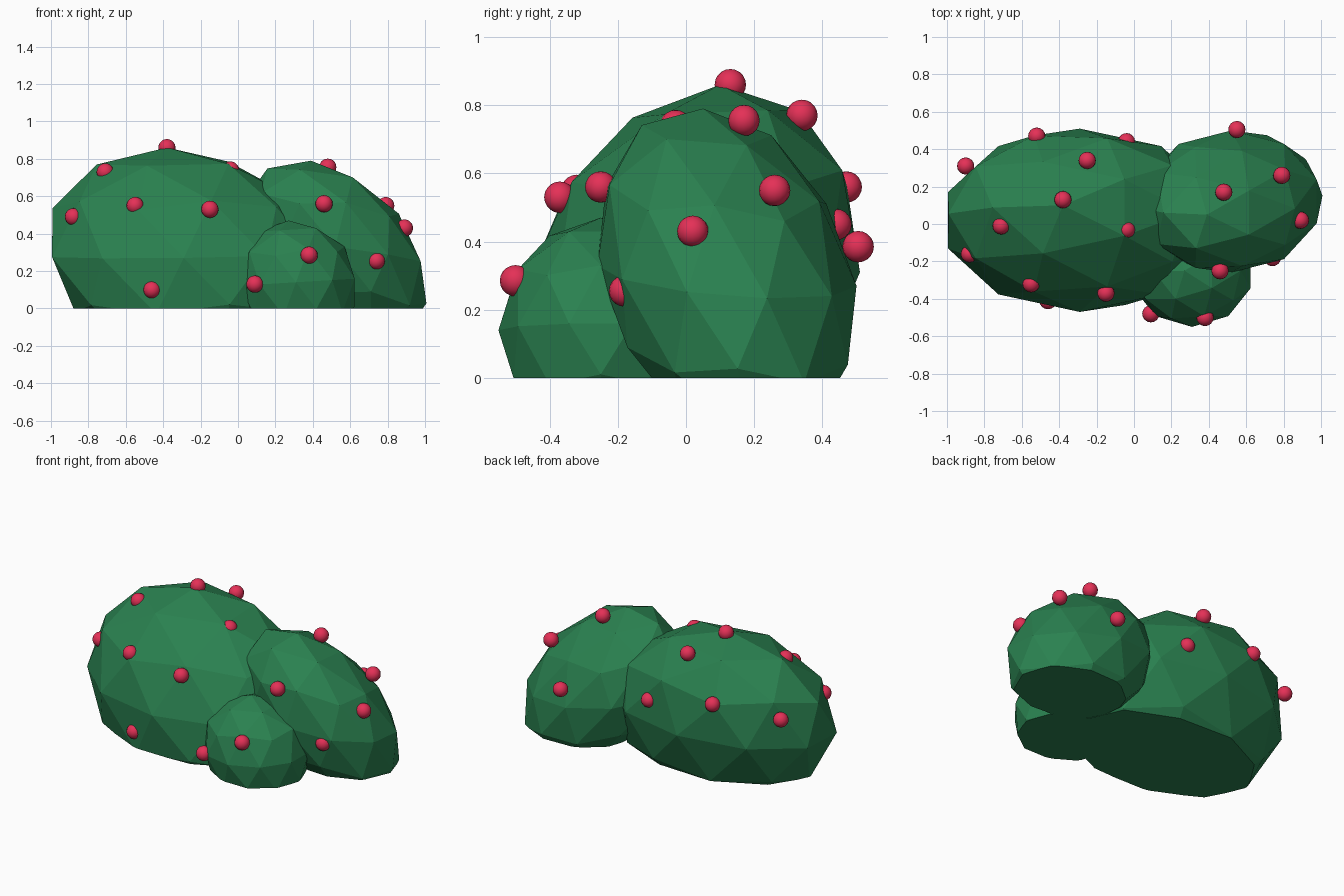
import bpy, bmesh
from mathutils import Matrix

if "Cube" in bpy.data.objects:
    bpy.data.objects.remove(bpy.data.objects["Cube"])


def material(name, color):
    m = bpy.data.materials.new(name)
    m.diffuse_color = (*color, 1)
    m.use_nodes = True
    m.node_tree.nodes["Principled BSDF"].inputs["Base Color"].default_value = m.diffuse_color
    return m


def finish(name, bm, mat, smooth=False):
    me = bpy.data.meshes.new(name)
    for f in bm.faces:
        f.smooth = smooth
    bm.to_mesh(me)
    bm.free()
    me.materials.append(mat)
    ob = bpy.data.objects.new(name, me)
    bpy.context.collection.objects.link(ob)
    return ob


def leaf_clump(name, center, radii, lean, rise):
    """Low-poly ellipsoid, crown leaning by (x, y), sides rising by (x, y), cut at the ground."""
    (cx, cy, cz), (rx, ry, rz) = center, radii
    shape = Matrix(((-rx, 0, lean[0], cx), (0, -ry, lean[1], cy),
                    (-rise[0], -rise[1], rz, cz), (0, 0, 0, 1)))
    bm = bmesh.new()
    bmesh.ops.create_icosphere(bm, subdivisions=2, radius=1, matrix=shape)
    cut = bmesh.ops.bisect_plane(bm, geom=bm.verts[:] + bm.edges[:] + bm.faces[:],
                                 plane_co=(0, 0, 0), plane_no=(0, 0, 1), clear_inner=True)
    edges = [e for e in cut["geom_cut"] if isinstance(e, bmesh.types.BMEdge)]
    bmesh.ops.contextual_create(bm, geom=edges)
    bmesh.ops.recalc_face_normals(bm, faces=bm.faces)
    finish(name, bm, green)


green = material("leaf_green", (0.023, 0.22, 0.08))
red = material("berry_red", (0.78, 0.03, 0.095))

# Foliage
leaf_clump("large_leaf_clump", (-0.29, 0.02, 0.29), (0.74, 0.49, 0.57), (-0.09, 0.08), (0.01, 0.02))
leaf_clump("right_leaf_clump", (0.52, 0.12, 0.30), (0.48, 0.38, 0.49), (-0.13, -0.07), (-0.06, -0.03))
leaf_clump("small_leaf_clump", (0.31, -0.25, 0.14), (0.33, 0.30, 0.33), (-0.04, 0.0), (0.02, 0.0))

# Berries
berries = [
    (-0.38, 0.13, 0.86), (-0.71, -0.01, 0.73), (-0.04, -0.03, 0.74), (-0.88, -0.16, 0.49),
    (-0.55, -0.32, 0.55), (-0.15, -0.37, 0.53), (-0.46, -0.41, 0.10), (-0.90, 0.31, 0.50),
    (-0.52, 0.47, 0.56), (-0.25, 0.34, 0.77), (-0.04, 0.44, 0.45),
    (0.09, -0.48, 0.13), (0.38, -0.50, 0.285),
    (0.46, -0.25, 0.56), (0.74, -0.18, 0.255), (0.89, 0.02, 0.43),
    (0.79, 0.26, 0.55), (0.48, 0.17, 0.755), (0.55, 0.505, 0.385),
]
for i, p in enumerate(berries, 1):
    bm = bmesh.new()
    bmesh.ops.create_uvsphere(bm, u_segments=16, v_segments=10, radius=0.046,
                              matrix=Matrix.Translation(p))
    finish(f"berry_{i:02d}", bm, red, smooth=True)
